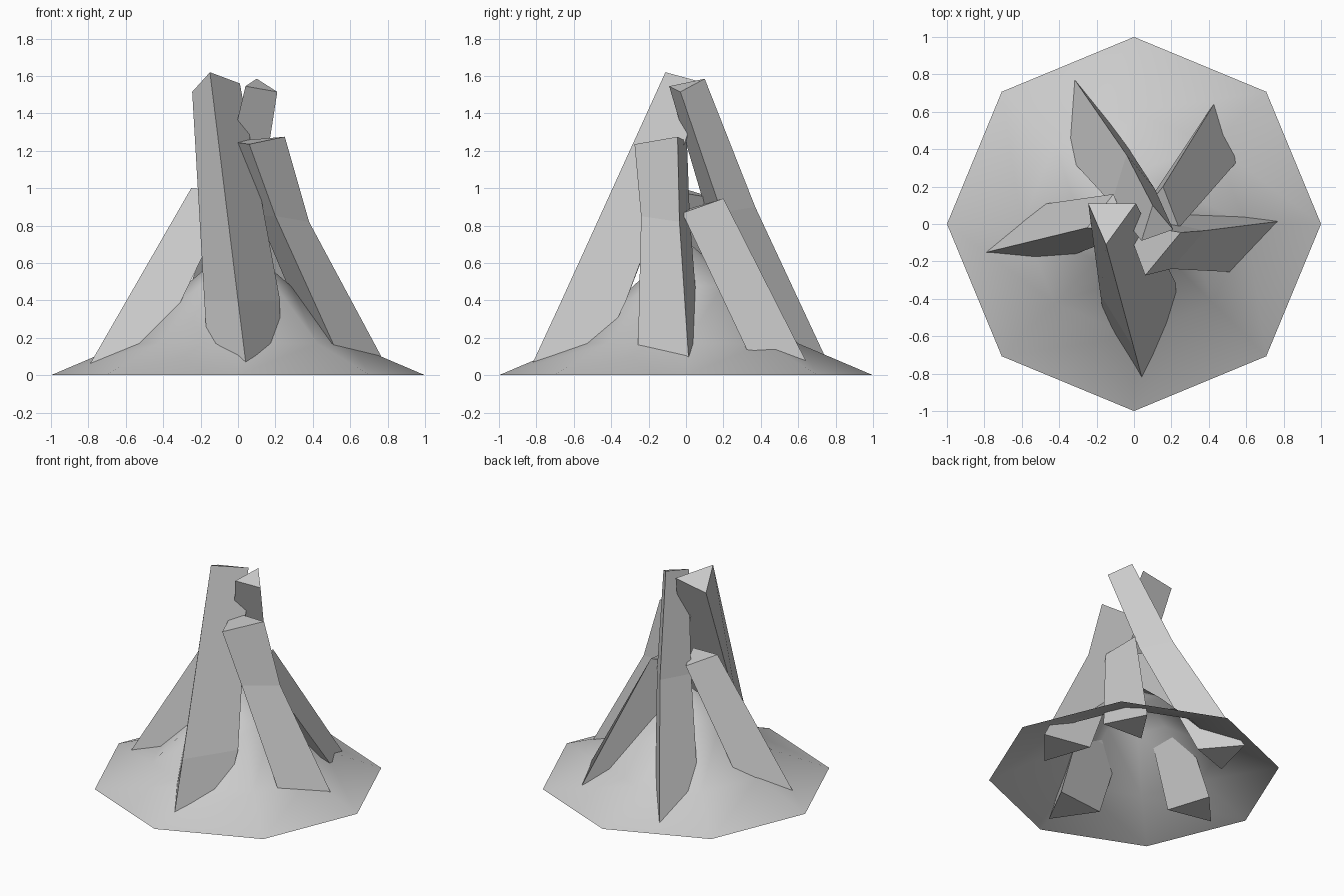
import bpy, bmesh
from math import cos, sin, tau

if "Cube" in bpy.data.objects:
    bpy.data.objects.remove(bpy.data.objects["Cube"])


def finish(name, bm, smooth):
    bmesh.ops.recalc_face_normals(bm, faces=bm.faces)
    mesh = bpy.data.meshes.new(name)
    bm.to_mesh(mesh)
    bm.free()
    for p in mesh.polygons:
        p.use_smooth = smooth
    ob = bpy.data.objects.new(name, mesh)
    bpy.context.collection.objects.link(ob)
    return ob


def bridge(bm, a, b):
    n = len(a)
    for i in range(n):
        j = (i + 1) % n
        bm.faces.new((a[i], a[j], b[j], b[i]))


# Leaning three-sided shaft: rings of three points, foot to top, both ends capped
def shaft(name, *rings):
    bm = bmesh.new()
    loops = [[bm.verts.new(p) for p in ring] for ring in rings]
    for a, b in zip(loops, loops[1:]):
        bridge(bm, a, b)
    bm.faces.new(loops[0])
    bm.faces.new(loops[-1])
    finish(name, bm, False)


# Eight-sided mound, hollow and open underneath
bm = bmesh.new()
loops = [[bm.verts.new((r * cos(tau * i / 8), r * sin(tau * i / 8), z)) for i in range(8)]
         for r, z in ((1, 0), (0.6, 0.17), (0.28, 0.48))]
for a, b in zip(loops, loops[1:]):
    bridge(bm, a, b)
peak = bm.verts.new((0, 0, 0.72))
for i in range(8):
    bm.faces.new((loops[-1][i], loops[-1][(i + 1) % 8], peak))
mound = finish("mound", bm, True)
if sum(p.normal.z for p in mound.data.polygons) < 0:
    mound.data.flip_normals()

# Five shafts; each ring lists its outer ridge first
shaft("front_shaft",
      ((0.05, -0.85, 0), (0.225, -0.51, 0), (-0.155, -0.55, 0)),
      ((0.0, -0.665, 0.4), (0.225, -0.32, 0.4), (-0.18, -0.375, 0.4)),
      ((-0.15, -0.11, 1.62), (0.01, 0.11, 1.56), (-0.245, 0.11, 1.515)))
shaft("right_shaft",
      ((0.82, 0.02, 0), (0.466, 0.087, 0), (0.585, -0.26, 0)),
      ((0.38, -0.035, 0.82), (0.11, 0.02, 0.85), (0.2, -0.24, 0.85)),
      ((0.25, -0.045, 1.275), (-0.045, 0.005, 1.25), (0.06, -0.275, 1.235)))
shaft("back_left_shaft",
      ((-0.33, 0.79, 0), (-0.42, 0.435, 0), (-0.118, 0.541, 0)),
      ((-0.04, 0.37, 0.9), (-0.12, 0.11, 0.87), (0.11, 0.19, 0.87)),
      ((0.10, 0.10, 1.585), (0.04, -0.09, 1.545), (0.21, -0.03, 1.515)))
shaft("left_shaft",
      ((-0.826, -0.16, 0), (-0.496, -0.23, 0), (-0.60, 0.09, 0)),
      ((-0.25, -0.02, 1.0), (-0.024, -0.05, 0.98), (-0.11, 0.16, 0.945)))
shaft("back_right_shaft",
      ((0.451, 0.68, 0), (0.274, 0.405, 0), (0.60, 0.39, 0)),
      ((0.155, 0.20, 0.945), (0.007, 0.016, 0.89), (0.24, -0.02, 0.867)))
